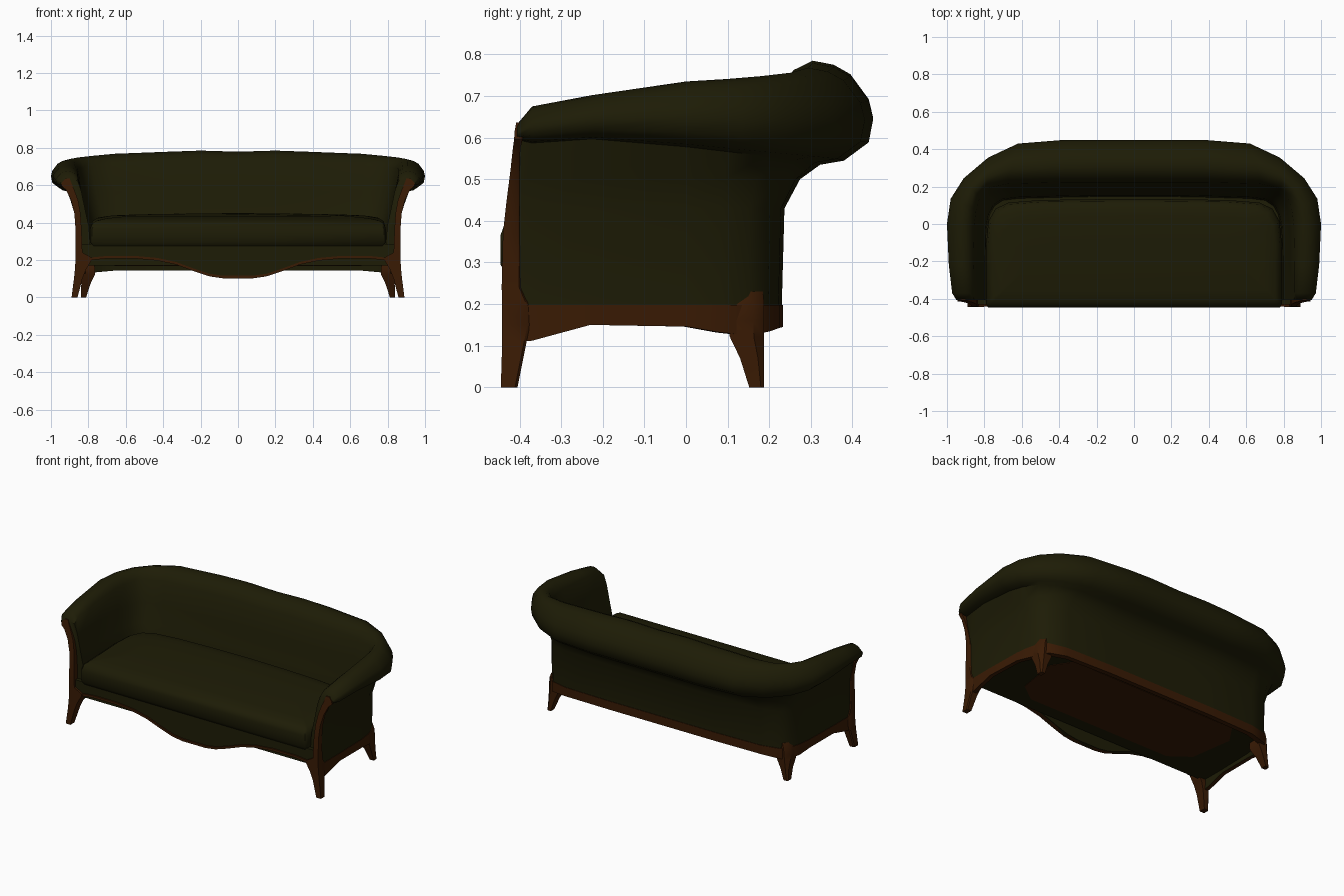
import bpy, bmesh, math
from mathutils import Vector

if "Cube" in bpy.data.objects:
    bpy.data.objects.remove(bpy.data.objects["Cube"])


def material(name, rgb):
    m = bpy.data.materials.new(name)
    m.diffuse_color = (*rgb, 1)
    m.use_nodes = True
    m.node_tree.nodes["Principled BSDF"].inputs["Base Color"].default_value = m.diffuse_color
    return m


OLIVE = material("olive upholstery", (0.0125, 0.0115, 0.0018))
BROWN = material("brown wood", (0.041, 0.0105, 0.0012))


def loft(name, rings, mats, rule=None, angle=45):
    """Skin closed rings of equal length into one capped solid."""
    bm = bmesh.new()
    vs = [[bm.verts.new(p) for p in r] for r in rings]
    n = len(rings[0])
    for a, b in zip(vs, vs[1:]):
        for k in range(n):
            bm.faces.new((a[k], a[(k + 1) % n], b[(k + 1) % n], b[k]))
    bm.faces.new(vs[0])
    bm.faces.new(vs[-1])
    bmesh.ops.recalc_face_normals(bm, faces=bm.faces)
    for f in bm.faces:
        f.smooth = True
        if rule:
            f.material_index = rule(f)
    me = bpy.data.meshes.new(name)
    bm.to_mesh(me)
    bm.free()
    for m in mats:
        me.materials.append(m)
    me.set_sharp_from_angle(angle=math.radians(angle))
    ob = bpy.data.objects.new(name, me)
    bpy.context.collection.objects.link(ob)
    return ob


def both_sides(half):
    """Right half of a path, ending on x = 0, continued to the left."""
    return half + [tuple([-p[0]] + list(p[1:])) for p in half[-2::-1]]


def block(x0, x1, y0, y1, z, c):
    """Rectangle from outer x0 to inner x1 with its outer back corner cut by c."""
    s = math.copysign(c, x0)
    return [(x0, y0, z), (x1, y0, z), (x1, y1, z), (x0 - s, y1, z), (x0, y1 - c, z)]


# Stations round the U: wall base, roll outer edge, inner foot, roll bottom z, roll top z, rail bottom z
HALF = [
    ((.862, -.406), (.950, -.406), (.790, -.406), .595, .632, .110),
    ((.865, -.370), (.972, -.370), (.790, -.370), .587, .675, .112),
    ((.865, -.230), (.990, -.220), (.790, -.230), .597, .702, .150),
    ((.860, .000), (1.00, .000), (.785, -.020), .578, .735, .146),
    ((.850, .080), (.980, .135), (.770, .050), .566, .741, .132),
    ((.830, .150), (.910, .245), (.745, .095), .556, .748, .125),
    ((.790, .197), (.780, .355), (.700, .125), .547, .756, .134),
    ((.680, .222), (.620, .430), (.620, .135), .540, .768, .143),
    ((.370, .230), (.370, .450), (.360, .142), .535, .779, .145),
    ((.200, .230), (.200, .450), (.200, .145), .535, .785, .145),
    ((.000, .230), (.000, .450), (.000, .145), .535, .779, .145),
]
STATIONS = [tuple(Vector(v) for v in s[:3]) + s[3:] for s in HALF]
STATIONS += [tuple(Vector((-v.x, v.y)) for v in s[:3]) + s[3:] for s in STATIONS[-2::-1]]

# Upholstered back and arms with rolled top
WALL = [(0, .19), (.03, .43), (.2, .50)]
ROLL = [(.42, 0), (.68, .04), (.95, .22), (1, .45), (.95, .63), (.75, .87),
        (.57, .96), (.34, 1), (.13, .91), (-.08, .72)]
INNER = [(-.35, .565), (-.68, .45), (-.9, .38), (-1, .27)]


def shell_ring(s):
    base, outer, inner, zb, zt, _ = s
    prof = WALL + [(d, zb + h * (zt - zb)) for d, h in ROLL] + INNER
    ring = []
    for d, z in prof:
        p = base + ((outer - base) * d if d > 0 else (base - inner) * d)
        ring.append((p.x, p.y, z))
    return ring


loft("back_and_arms", [shell_ring(s) for s in STATIONS], [OLIVE], angle=50)


# Wooden rail under the back and sides, upholstered on its inner side
def rail_ring(s):
    base, _, inner, _, _, zr = s
    o = base + (base - inner) * .04
    i = base + (inner - base) * .3
    return [(o.x, o.y, zr), (o.x, o.y, .198), (i.x, i.y, .198), (i.x, i.y, zr)]


def inward(f):
    c = f.calc_center_median() - Vector((0, -.1, 0))
    return 1 if f.normal.x * c.x + f.normal.y * c.y < -.03 and abs(f.normal.z) < .5 else 0


loft("base_rail", [rail_ring(s) for s in STATIONS], [BROWN, OLIVE], inward)

# Seat body inside the shell
outline = [s[0] * .97 for s in STATIONS]
loft("seat_body", [[(p.x, p.y, z) for p in outline] for z in (.17, .29)], [OLIVE])

# Wooden panel on the underside
panel = [(.50, -.31), (.62, -.22), (.66, .05), (.58, .17), (-.58, .17),
         (-.66, .05), (-.62, -.22), (-.50, -.31)]
loft("underside_panel", [[(x, y, z) for x, y in panel] for z in (.167, .171)], [BROWN])

# Seat cushion
edge = both_sides([(.780, -.446), (.790, -.430), (.790, -.100), (.778, .015),
                   (.740, .082), (.670, .115), (.500, .128), (.250, .132), (.000, .134)])
layers = [(.275, .012), (.295, 0), (.365, 0), (.392, .010), (.408, .035), (.416, .09), (.420, .22)]


def cushion_ring(z, inset):
    fx, fy = 1 - inset / .79, 1 - inset / .29
    pts = [(x * fx, -.15 + (y + .15) * fy) for x, y in edge]
    top = z > .37
    return [(x, y, z + (.04 * (y + .44) + .015 * (1 - (x / .8) ** 2) if top else 0)) for x, y in pts]


loft("seat_cushion", [cushion_ring(z, i) for z, i in layers], [OLIVE], angle=50)

# Serpentine front apron and its wooden edge
curve = both_sides([(.835, .185), (.780, .200), (.700, .208), (.550, .208), (.430, .197),
                    (.330, .175), (.230, .138), (.150, .112), (.080, .102), (.000, .102)])


def strip(y0, y1, top):
    return [[(x, y0, z), (x, y0, top(z)), (x, y1, top(z)), (x, y1, z)] for x, z in curve]


loft("front_apron", strip(-.430, -.405, lambda z: .285), [OLIVE])
loft("apron_edge", strip(-.438, -.412, lambda z: z + .014), [BROWN])

# Front posts: one piece from foot to scroll (x outer, x inner, y front, y back, z, corner cut)
POST = [(.890, .858, -.445, -.405, 0, .006), (.877, .832, -.442, -.385, .10, .006),
        (.872, .812, -.442, -.375, .15, .006), (.869, .785, -.442, -.375, .195, .006),
        (.869, .780, -.442, -.385, .212, .004), (.869, .832, -.443, -.398, .24, .003),
        (.869, .837, -.440, -.400, .37, .003), (.875, .842, -.431, -.400, .45, .003),
        (.893, .855, -.422, -.400, .52, .003), (.920, .875, -.416, -.398, .575, .003),
        (.944, .885, -.413, -.392, .597, .003), (.942, .892, -.412, -.388, .615, .003),
        (.922, .900, -.408, -.385, .636, .003)]
# Back legs: splayed foot, wide at the rail, fading into the corner
BACK_LEG = [(.840, .812, .152, .188, 0, .008), (.838, .790, .130, .187, .07, .014),
            (.842, .765, .105, .187, .122, .024), (.842, .765, .100, .188, .16, .026),
            (.838, .775, .120, .188, .20, .026), (.826, .790, .135, .185, .23, .024)]
for side, sign in (("right", 1), ("left", -1)):
    for name, rows in (("front_post", POST), ("back_leg", BACK_LEG)):
        loft(f"{name}_{side}", [block(sign * a, sign * b, *r) for a, b, *r in rows], [BROWN])
